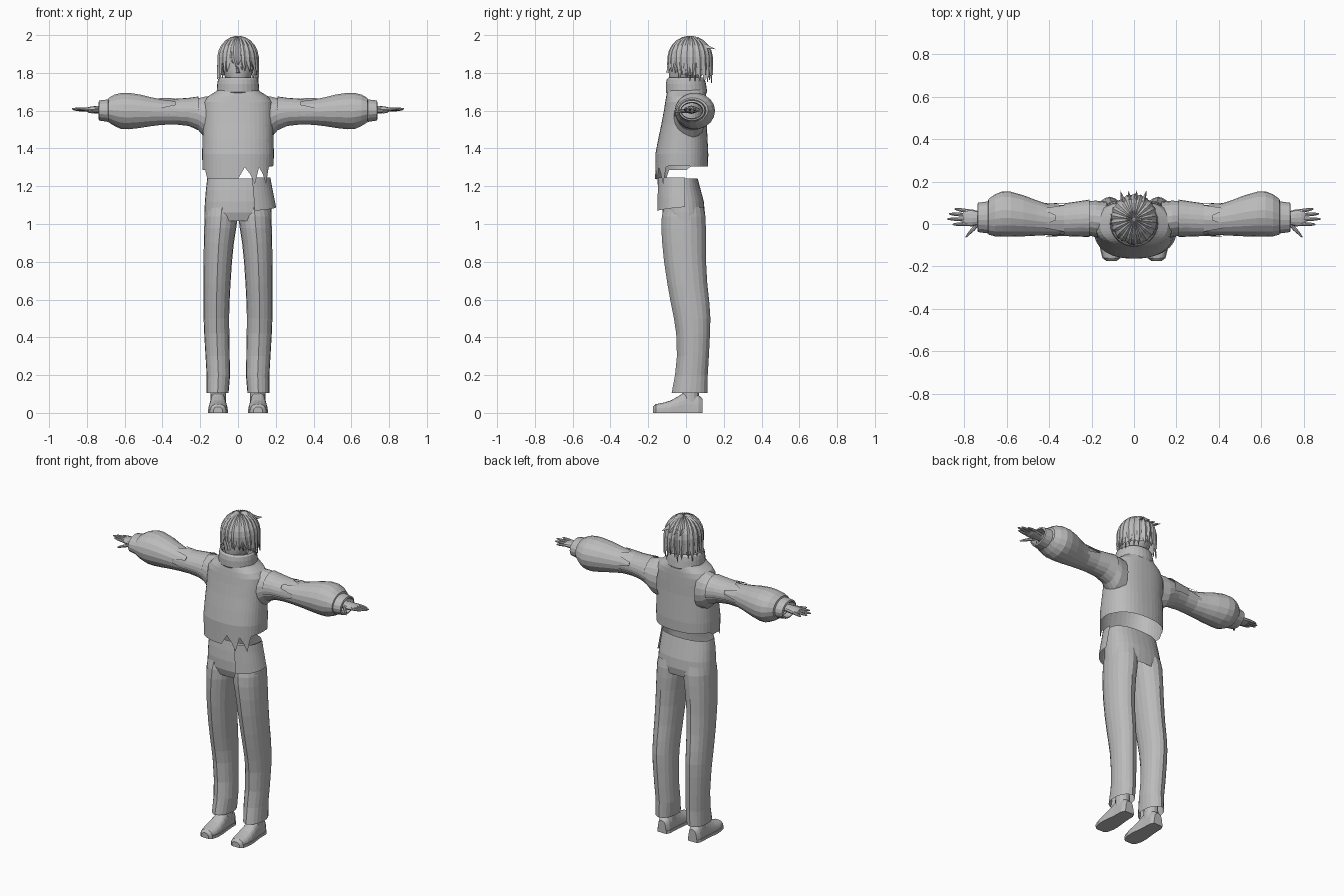
import bpy, bmesh, math, random
from mathutils import Vector

if "Cube" in bpy.data.objects:
    bpy.data.objects.remove(bpy.data.objects["Cube"])

random.seed(4)
GREY = bpy.data.materials.new("neutral grey")
GREY.diffuse_color = (0.5, 0.5, 0.5, 1)
GREY.use_nodes = True
GREY.node_tree.nodes["Principled BSDF"].inputs["Base Color"].default_value = GREY.diffuse_color


def make(name, verts, faces, smooth=False):
    me = bpy.data.meshes.new(name)
    me.from_pydata([tuple(v) for v in verts], [], faces)
    bm = bmesh.new()
    bm.from_mesh(me)
    bmesh.ops.recalc_face_normals(bm, faces=bm.faces)
    bm.to_mesh(me)
    bm.free()
    if smooth:
        me.polygons.foreach_set("use_smooth", [True] * len(me.polygons))
    me.materials.append(GREY)
    ob = bpy.data.objects.new(name, me)
    bpy.context.collection.objects.link(ob)
    return ob


def loft(name, rings, closed=True, caps=(False, False), smooth=False):
    n = len(rings[0])
    verts = [p for r in rings for p in r]
    faces = []
    for k in range(len(rings) - 1):
        for i in range(n if closed else n - 1):
            j = (i + 1) % n
            faces.append((k * n + i, k * n + j, (k + 1) * n + j, (k + 1) * n + i))
    if caps[0]:
        faces.append(tuple(range(n)))
    if caps[1]:
        faces.append(tuple(range(len(verts) - n, len(verts))))
    return make(name, verts, faces, smooth)


def oval(n, e=1.0):
    """Unit superellipse points; e below 1 gives a boxier outline."""
    pts = []
    for i in range(n):
        a = 2 * math.pi * i / n
        c, s = math.cos(a), math.sin(a)
        pts.append((math.copysign(abs(c) ** e, c), math.copysign(abs(s) ** e, s)))
    return pts


def z_ring(z, x0, x1, y0, y1, n=24, e=0.85):
    return [Vector(((x0 + x1) / 2 + c * (x1 - x0) / 2, (y0 + y1) / 2 + s * (y1 - y0) / 2, z))
            for c, s in oval(n, e)]


def x_ring(x, y0, y1, z0, z1, n=18, side=1, e=1.0):
    return [Vector((side * x, (y0 + y1) / 2 + c * (y1 - y0) / 2, (z0 + z1) / 2 + s * (z1 - z0) / 2))
            for c, s in oval(n, e)]


# Pullover body with a torn hem: z, half width, front y, back y
body = [(1.24, .188, -.163, .117), (1.37, .19, -.162, .118), (1.45, .188, -.147, .114),
        (1.53, .186, -.13, .11), (1.6, .186, -.117, .109), (1.645, .182, -.11, .108),
        (1.675, .16, -.105, .107), (1.70, .12, -.1, .105), (1.72, .095, -.09, .1)]
rings = [z_ring(z, -w, w, f, b, 44) for z, w, f, b in body]
for i, p in enumerate(rings[0]):
    if p.y > .02:
        p.z = 1.305
    elif p.x < .03:
        p.z = 1.285 if p.x < -.17 else 1.238
    else:
        p.z = (1.21, 1.30, 1.265)[i % 3] if p.x < .165 else 1.31
loft("pullover_body", rings)

# Rolled high collar
loft("collar", [z_ring(z, -w, w, f, b, 28, 1) for z, w, f, b in
                [(1.685, .1, -.095, .105), (1.70, .113, -.107, .112), (1.74, .11, -.107, .106),
                 (1.765, .106, -.102, .1), (1.775, .098, -.093, .09), (1.765, .09, -.085, .08),
                 (1.70, .085, -.08, .075)]])

# Torn shirt tail hanging over one hip
tail = []
for z, grow in [(1.245, 0), (1.2, .008), (1.14, .02), (1.07, .03)]:
    row = []
    for k in range(10):
        a = math.radians(-68 + 72 * k / 9)
        row.append(Vector(((.172 + grow) * abs(math.cos(a)) ** .85,
                           -.02 - (.135 + grow * .2) * math.copysign(abs(math.sin(a)) ** .85, -a),
                           z + (.02 * k / 9 if z < 1.1 else 0))))
    tail.append(row)
loft("shirt_tail", tail, closed=False)

# Trouser hips
loft("trouser_hips", [z_ring(z, -w, w, f, b, 32) for z, w, f, b in
                      [(1.015, .178, -.11, .092), (1.06, .178, -.125, .1), (1.12, .175, -.125, .094),
                       (1.18, .17, -.118, .078), (1.24, .163, -.108, .062)]])

# Trouser legs: z, inner x, outer x, front y, back y
leg = [(.105, .05, .166, -.07, .112), (.2, .042, .166, -.052, .112), (.3, .044, .172, -.042, .118),
       (.42, .046, .179, -.046, .124), (.5, .047, .182, -.058, .126), (.58, .045, .183, -.074, .121),
       (.68, .04, .183, -.092, .11), (.8, .032, .182, -.11, .103), (.9, .022, .181, -.12, .102),
       (.98, .009, .179, -.125, .102), (1.04, .002, .177, -.122, .1), (1.09, .0, .17, -.11, .09)]
# Shoe sections: y, half width, top z
shoe = [(-.174, .022, .032), (-.16, .04, .046), (-.12, .05, .054), (-.08, .051, .066), (-.04, .047, .088),
        (-.01, .043, .108), (.03, .041, .112), (.065, .04, .095), (.088, .028, .075)]
# Sleeve sections: x, front y, back y, bottom z, top z
sleeve = [(.13, -.075, .105, 1.44, 1.68), (.18, -.062, .11, 1.46, 1.675), (.21, -.055, .108, 1.495, 1.667),
          (.26, -.052, .1, 1.518, 1.66), (.33, -.05, .09, 1.526, 1.655), (.4, -.052, .092, 1.524, 1.66),
          (.46, -.055, .112, 1.517, 1.672), (.52, -.058, .135, 1.507, 1.687), (.58, -.06, .152, 1.5, 1.696),
          (.62, -.06, .154, 1.502, 1.695), (.655, -.058, .14, 1.518, 1.686), (.685, -.05, .118, 1.538, 1.668),
          (.69, -.036, .1, 1.55, 1.65)]
# Fingers: name, base y, tip y, tip x, tip z
fingers = [("index", .0, -.002, .855, 1.612), ("middle", .021, .024, .88, 1.61),
           ("ring", .042, .048, .872, 1.605), ("little", .061, .071, .845, 1.6)]

for s, tag in ((1, "left"), (-1, "right")):
    rings = []
    for z, xi, xo, f, b in leg:
        r = z_ring(z, xi, xo, f, b, 20, .95)
        r[15].y -= .006   # pressed crease at the front
        r[5].y += .003
        rings.append([Vector((s * p.x, p.y, p.z)) for p in r])
    loft("trouser_leg_" + tag, rings)

    loft("ankle_" + tag, [z_ring(z, s * .105 - w, s * .105 + w, .02 - w, .02 + w * 1.2, 14, 1)
                          for z, w in [(.06, .042), (.12, .04), (.2, .038)]])

    # Shoe upper and flat sole
    upper, sole = [], []
    for y, w, top in shoe:
        upper.append([Vector((s * .106 + w * math.copysign(abs(math.cos(a)) ** .7, math.cos(a)), y,
                              .012 + (top - .012) * abs(math.sin(a)) ** .8))
                      for a in [math.pi * k / 12 for k in range(13)]])
        sole.append([Vector((s * .106 + dx * (w + .003), y, z))
                     for dx, z in ((-1, 0), (1, 0), (1, .018), (-1, .018))])
    loft("shoe_upper_" + tag, upper, caps=(True, True))
    loft("shoe_sole_" + tag, sole, caps=(True, True))

    loft("sleeve_" + tag, [x_ring(*q, side=s) for q in sleeve])

    # Torn outer layer over the top of the upper sleeve
    layer = []
    for q in sleeve[2:6]:
        x, f, b, lo, hi = q
        r = x_ring(x, f - .007, b + .007, lo, hi + .008, 24, s)
        row = [r[i % 24] for i in range(-1, 14)]
        if x == .4:
            for i, p in enumerate(row):
                p.x += s * (.02, -.07, .015, -.03)[(i // 2) % 4]
        layer.append(row)
    loft("torn_sleeve_layer_" + tag, layer, closed=False)

    loft("cuff_" + tag, [x_ring(x, f, b, lo, hi, 18, s) for x, f, b, lo, hi in
                         [(.675, -.04, .103, 1.545, 1.655), (.69, -.044, .106, 1.54, 1.66),
                          (.735, -.038, .1, 1.547, 1.655), (.738, -.028, .09, 1.556, 1.645),
                          (.70, -.025, .085, 1.56, 1.64)]])

    # Palm, fingers and thumb
    loft("palm_" + tag, [x_ring(x, f, b, 1.605 - h, 1.605 + h, 12, s) for x, f, b, h in
                         [(.68, .0, .055, .022), (.73, -.004, .06, .02), (.76, -.011, .068, .019),
                          (.79, -.01, .071, .015), (.805, -.006, .069, .009)]], caps=(True, True))
    for nm, y0, y1, x1, z1 in fingers:
        rr = []
        for t, w in ((0, .0095), (.35, .009), (.7, .0075), (.92, .005), (1, .002)):
            x, y, z = .785 + (x1 - .785) * t, y0 + (y1 - y0) * t, 1.606 + (z1 - 1.606) * t
            rr.append(x_ring(x, y - w, y + w, z - w, z + w, 8, s))
        loft(nm + "_finger_" + tag, rr, caps=(True, True))
    loft("thumb_" + tag, [x_ring(x, y - w, y + w, z - w * .8, z + w * .8, 8, s) for x, y, z, w in
                          [(.73, .008, 1.6, .014), (.75, -.016, 1.598, .014), (.77, -.036, 1.595, .011),
                           (.785, -.052, 1.593, .008), (.793, -.061, 1.592, .003)]], caps=(True, True))

# Head, neck and nose
head = [(1.735, .03, -.075, -.01), (1.75, .05, -.085, .04), (1.78, .07, -.09, .08), (1.82, .083, -.092, .105),
        (1.87, .09, -.09, .115), (1.92, .085, -.08, .11), (1.96, .06, -.05, .085), (1.98, .02, -.01, .04)]
loft("head", [z_ring(z, -w, w, f, b, 24, 1) for z, w, f, b in head], caps=(True, True), smooth=True)
loft("neck", [z_ring(z, -.05, .05, -.04, .06, 16, 1) for z in (1.68, 1.77)])
make("nose", [(-.012, -.088, 1.8), (.012, -.088, 1.8), (0, -.106, 1.803), (0, -.09, 1.84)],
     [(0, 1, 2), (0, 2, 3), (1, 3, 2), (0, 3, 1)])


# Hair: point on the hair shell at azimuth a, running t from crown (0) to a low tip (1)
def hair_point(a, t, low, lift=1.0):
    bend = min(t / .6, 1) * math.pi / 2
    drop = max(0, (t - .6) / .4)
    r = math.sin(bend) * lift
    z = 1.875 + .117 * math.cos(bend) * lift - drop * (1.875 - low)
    return Vector((.107 * r * math.cos(a), .022 + .116 * r * math.sin(a), z))


# Inner cap, shorter over the face
cap = []
for k in range(11):
    row = []
    for i in range(32):
        a = 2 * math.pi * i / 32
        row.append(hair_point(a, max(k / 10, .01), 1.86 if math.sin(a) < -.55 else 1.79, .96))
    cap.append(row)
loft("hair_cap", cap, smooth=True)


# Overlapping tapered locks, each with a raised spine
def lock(name, a, low, width, lift, sweep):
    rows = []
    for k in range(10):
        t = .03 + .97 * k / 9
        w = width * (1 - max(0, (t - .55) / .45) ** 1.5 * .96)
        c = a + sweep * t * t
        flick = lift + .05 * max(0, t - .7)
        rows.append([hair_point(c - w, t, low, flick - .05), hair_point(c, t, low, flick),
                     hair_point(c + w, t, low, flick - .05)])
    loft(name, rows, closed=False)


for layer, (count, lift) in enumerate(((26, 1.0), (22, 1.04))):
    for i in range(count):
        a = 2 * math.pi * (i + layer * .5) / count
        front = math.sin(a) < -.6
        low = random.uniform(1.795, 1.85) if front else random.uniform(1.745, 1.79)
        lock("hair_lock_%d_%d" % (layer, i), a, low, random.uniform(.13, .19), lift,
             random.uniform(.0, .3) if front else random.uniform(-.06, .06))

# Loose spikes behind the crown
for i, x in enumerate((-.05, -.02, .01, .045)):
    make("crown_spike_%d" % i, [(x - .012, .11, 1.93), (x + .012, .11, 1.93), (x, .10, 1.955),
                               (x * 1.3, .158, 1.925)], [(0, 1, 3), (1, 2, 3), (2, 0, 3), (0, 2, 1)])
